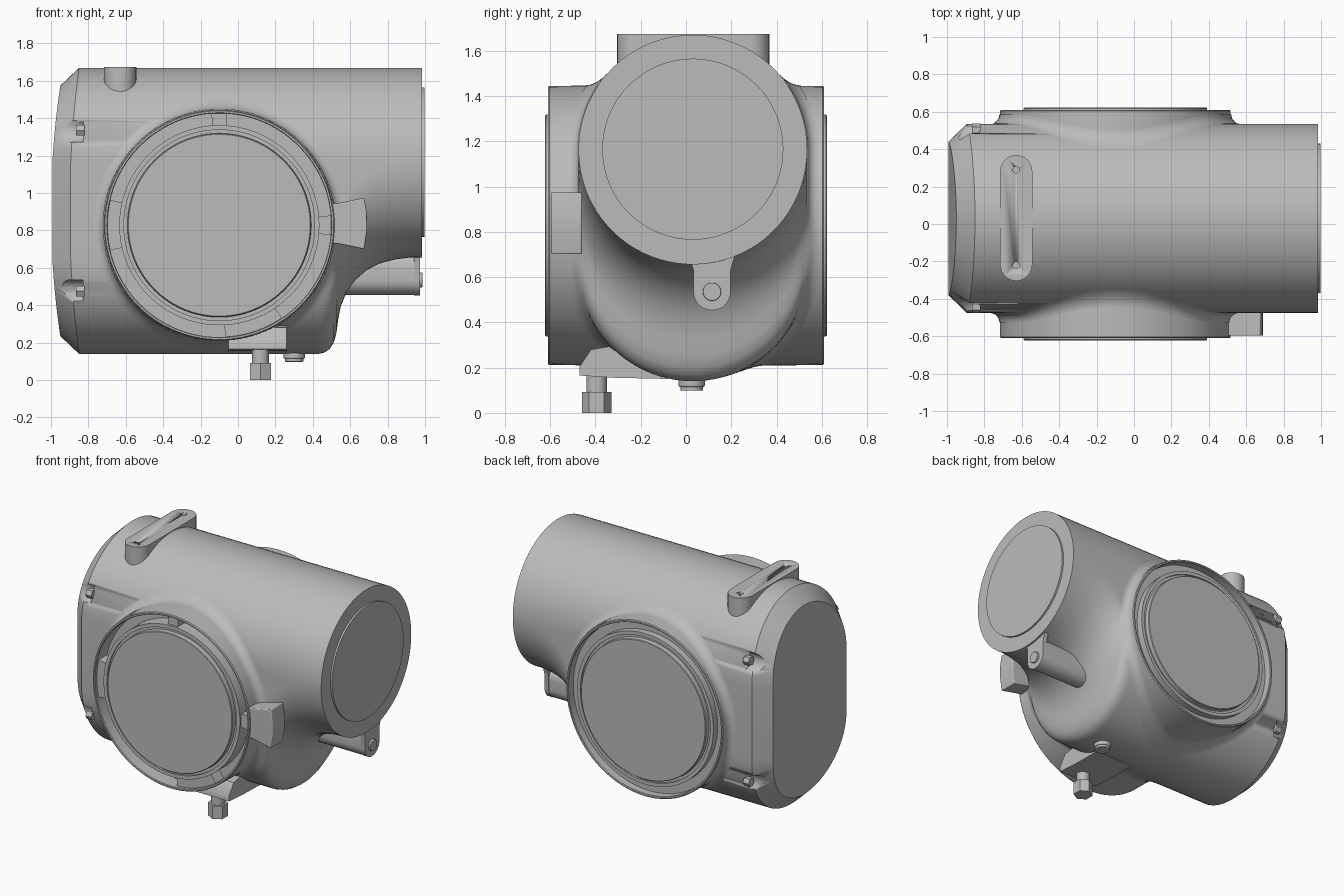
import bpy, bmesh
from math import sin, cos, pi, sqrt, radians

if "Cube" in bpy.data.objects:
    bpy.data.objects.remove(bpy.data.objects["Cube"])

grey = bpy.data.materials.new("housing grey")
grey.diffuse_color = (0.5, 0.5, 0.5, 1)
grey.use_nodes = True
grey.node_tree.nodes["Principled BSDF"].inputs["Base Color"].default_value = grey.diffuse_color

CY, R, ZU, ZL = 0.03, 0.505, 1.165, 0.645   # body centre, radius, upper and lower axis
CX, CZ = -0.10, 0.828                       # side opening centre


def make(name, verts, faces, bevel=0.0):
    bm = bmesh.new()
    vs = [bm.verts.new(v) for v in verts]
    for f in faces:
        bm.faces.new([vs[i] for i in f])
    bmesh.ops.recalc_face_normals(bm, faces=bm.faces)
    me = bpy.data.meshes.new(name)
    bm.to_mesh(me)
    bm.free()
    ob = bpy.data.objects.new(name, me)
    bpy.context.collection.objects.link(ob)
    me.materials.append(grey)
    bpy.ops.object.select_all(action='DESELECT')
    ob.select_set(True)
    bpy.context.view_layer.objects.active = ob
    bpy.ops.object.shade_smooth_by_angle(angle=radians(35))
    if bevel:
        mod = ob.modifiers.new("bevel", 'BEVEL')
        mod.width, mod.segments, mod.limit_method = bevel, 3, 'ANGLE'
        mod.angle_limit = radians(50)
    return ob


def prism(name, pts, axis, a, b, bevel=0.0):
    """Extrude a 2D outline from a to b along an axis."""
    put = {'x': lambda p, t: (t, p[0], p[1]),
           'y': lambda p, t: (p[0], t, p[1]),
           'z': lambda p, t: (p[0], p[1], t)}[axis]
    n = len(pts)
    verts = [put(p, a) for p in pts] + [put(p, b) for p in pts]
    faces = [range(n), range(n, 2 * n)]
    faces += [(i, (i + 1) % n, n + (i + 1) % n, n + i) for i in range(n)]
    return make(name, verts, faces, bevel)


def circle(u, v, r, n=32, start=0.0):
    return [(u + r * cos(start + 2 * pi * i / n), v + r * sin(start + 2 * pi * i / n)) for i in range(n)]


def arc(u, v, r, a, b, n=16):
    return [(u + r * cos(radians(a + (b - a) * i / n)), v + r * sin(radians(a + (b - a) * i / n)))
            for i in range(n + 1)]


# underside of the body: rounded chin, then a concave sweep up to the round outlet
UNDER = [(-0.84, .14), (0.43, .14), (.46, .146), (.49, .165), (.512, .2), (.526, .25), (.535, .32),
         (.55, .395), (.58, .468), (.625, .533), (.69, .59), (.76, .624), (.84, .645), (.92, .655), (.985, .66)]


def lower_axis(x):
    for (x0, z0), (x1, z1) in zip(UNDER, UNDER[1:]):
        if x <= x1:
            t = max(0, (x - x0) / (x1 - x0))
            return min(z0 + t * (z1 - z0) + R, ZU - 0.004)
    return ZU - 0.004


# main body: slot-shaped sections lofted along x
M = 40


def section(r, zl, xf):
    ring = []
    for k in range(2 * M):
        t = pi * (k % M) / (M - 1) + (pi if k >= M else 0)
        z = (ZU if k < M else zl) + r * sin(t)
        ring.append((xf(z), CY + r * cos(t), z))
    return ring


rings = [section(0.41, ZL, lambda z: -1 + .05 * ((z - .905) / .67) ** 2),
         section(R, ZL, lambda z: -.9 + .05 * ((z - .905) / .765) ** 2)]
rings += [section(R, lower_axis(x), lambda z, x=x: x) for x, _ in UNDER]
N = 2 * M
verts = [v for ring in rings for v in ring]
faces = [(i * N + k, i * N + (k + 1) % N, (i + 1) * N + (k + 1) % N, (i + 1) * N + k)
         for i in range(len(rings) - 1) for k in range(N)]
faces.append([(len(rings) - 1) * N + k for k in range(N)])
# gently curved end face, built as level strips
rows = [(k, M - 1 - k) for k in range(M // 2 - 1, -1, -1)]
rows += [(k, 3 * M - 1 - k) for k in range(2 * M - 1, M + M // 2 - 1, -1)]
faces += [(a, b, d, c) for (a, b), (c, d) in zip(rows, rows[1:])]
body = make("body", verts, faces)

# end cover bolt pockets with bolts
for s in (-1, 1):
    for tag, z, slope in (("upper", 1.335, -1), ("lower", 0.475, 1)):
        y = CY + s * 0.485
        side = "front" if s < 0 else "back"
        cutter = prism(f"{side}_{tag}_pocket_cutter", circle(y, z, 0.062, 24), 'x', -1.1, -0.83)
        cutter.hide_render = True
        cutter.hide_viewport = True
        cut = body.modifiers.new("pocket", 'BOOLEAN')
        cut.operation, cut.solver, cut.object = 'DIFFERENCE', 'EXACT', cutter
        prism(f"{side}_{tag}_cover_bolt", circle(y - s * .012, z, 0.033, 6), 'x', -0.865, -0.82)


def body_depth(x, z, s):
    """Distance of the body side from y = 0."""
    zl = lower_axis(x)
    dz = z - ZU if z > ZU else (zl - z if z < zl else 0)
    return s * CY + sqrt(max(R * R - dz * dz, 0.0004))


# side openings: turned collar with groove and lid, and a fillet onto the body
SEG = 96
for s in (-1, 1):
    side = "front" if s < 0 else "back"
    floor = 0.495 if s < 0 else 0.552
    prof = [(.622, .15), (.616, .604), (.611, .61), (.602, .61), (.598, .605), (.598, floor), (.535, floor),
            (.535, .60), (.51, .60), (.51, .588), (.492, .588), (.49, .618), (.486, .622)]
    verts, faces = [], []
    for r, d in prof:
        verts += [(CX + r * cos(2 * pi * j / SEG), s * d, CZ + r * sin(2 * pi * j / SEG)) for j in range(SEG)]
    for i in range(len(prof) - 1):
        faces += [(i * SEG + j, i * SEG + (j + 1) % SEG, (i + 1) * SEG + (j + 1) % SEG, (i + 1) * SEG + j)
                  for j in range(SEG)]
    faces.append([(len(prof) - 1) * SEG + j for j in range(SEG)])
    make(f"{side}_collar", verts, faces)

    F, K = 0.05, 6
    verts, faces = [], []
    for i in range(K + 1):
        a = pi / 2 * i / K
        r, h = .62 + F * (1 - sin(a)), F * (1 - cos(a)) + 0.001
        for j in range(SEG):
            x, z = CX + r * cos(2 * pi * j / SEG), CZ + r * sin(2 * pi * j / SEG)
            verts.append((x, s * (body_depth(x, z, s) + h), z))
    for i in range(K):
        faces += [(i * SEG + j, i * SEG + (j + 1) % SEG, (i + 1) * SEG + (j + 1) % SEG, (i + 1) * SEG + j)
                  for j in range(SEG)]
    make(f"{side}_collar_fillet", verts, faces)

# locking tabs in the front groove
for i, (a, b) in enumerate(((86, 94), (-5, 5), (167, 193), (-87, -56))):
    prism(f"groove_tab_{i + 1}", arc(CX, CZ, .60, a, b) + arc(CX, CZ, .533, b, a), 'y', -0.585, -0.45)

# locking block beside the front collar
prism("locking_block", [(.50, .945), (.53, .945), (.675, .975), (.688, .90), (.69, .80), (.675, .70),
                        (.53, .73), (.50, .73)], 'y', -0.597, -0.46, 0.006)

# mounting pad on top with two screw holes
pad = prism("mounting_pad", arc(-.63, .282, .086, 0, 180) + arc(-.63, -.218, .086, 180, 360),
            'z', 1.50, 1.675)
for i, y in enumerate((.29, -.22)):
    hole = prism(f"pad_hole_cutter_{i + 1}", circle(-.63, y, .017, 20), 'z', 1.62, 1.75)
    hole.hide_render = True
    hole.hide_viewport = True
    cut = pad.modifiers.new("hole", 'BOOLEAN')
    cut.operation, cut.solver, cut.object = 'DIFFERENCE', 'EXACT', hole

# round outlet disc and the lug with screw below it
prism("outlet_disc", circle(CY, ZU, .40, 96), 'x', .97, .998)
prism("lug", arc(.115, .535, .082, 180, 360) + [(.197, .63), (.215, .69), (.015, .69), (.033, .63)],
      'x', .94, .972)
prism("lug_boss", arc(.115, .535, .08, 180, 360) + arc(.115, .60, .08, 0, 180), 'x', .50, .95)
prism("lug_screw", circle(.115, .535, .04), 'x', .95, .986, 0.004)

# gland block, neck and hexagon under the front
prism("gland_block", [(-.47, .165), (-.47, .205), (-.42, .28), (-.30, .30), (-.08, .30), (-.08, .15), (-.31, .155)],
      'x', -0.05, 0.26)
prism("gland_neck", circle(.12, -.395, .045), 'z', .08, .18)
prism("gland_hexagon", circle(.12, -.395, .065, 6, pi / 6), 'z', 0, .092)

# drain plug
prism("drain_plug_flange", circle(.30, .025, .058), 'z', .115, .16, 0.006)
prism("drain_plug_head", circle(.30, .025, .05), 'z', .098, .12, 0.004)
